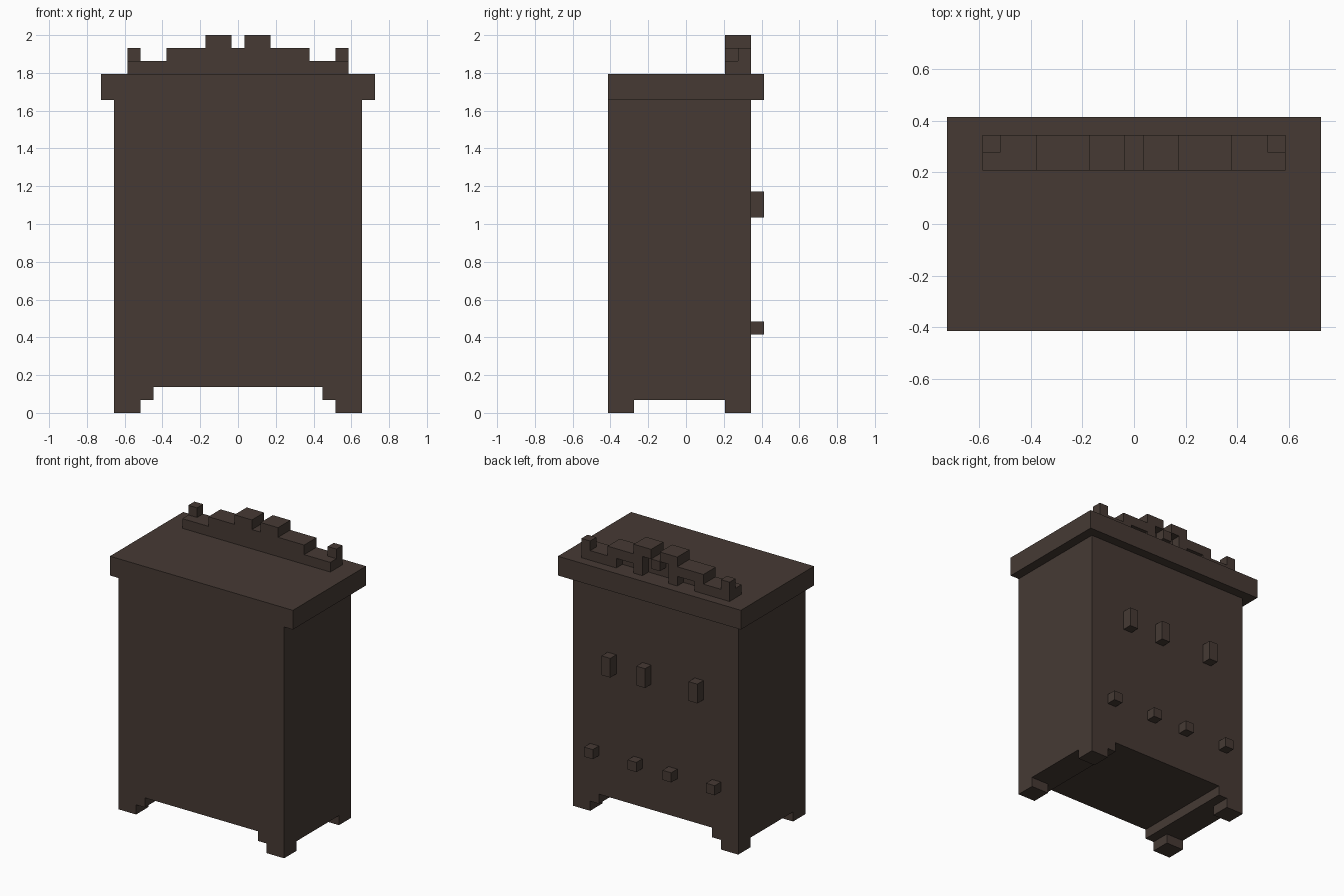
import bpy, bmesh
from mathutils import Vector

U = 2 / 29  # grid step: the model is 29 steps tall

cube = bpy.data.objects.get("Cube")
if cube:
    bpy.data.objects.remove(cube, do_unlink=True)

COLOR = (0.061, 0.042, 0.034, 1)
wood = bpy.data.materials.new("dark_brown_wood")
wood.use_nodes = True
wood.diffuse_color = COLOR
bsdf = wood.node_tree.nodes["Principled BSDF"]
bsdf.inputs["Base Color"].default_value = COLOR
bsdf.inputs["Roughness"].default_value = 0.9


def extrude_profile(name, points, y0, y1):
    """Extrude a front (x, z) outline from y0 to y1, all in grid steps."""
    bm = bmesh.new()
    face = bm.faces.new([bm.verts.new(Vector((x, y0, z)) * U) for x, z in points])
    new = bmesh.ops.extrude_face_region(bm, geom=[face])["geom"]
    moved = [v for v in new if isinstance(v, bmesh.types.BMVert)]
    bmesh.ops.translate(bm, verts=moved, vec=(0, (y1 - y0) * U, 0))
    bmesh.ops.recalc_face_normals(bm, faces=bm.faces)
    mesh = bpy.data.meshes.new(name)
    bm.to_mesh(mesh)
    bm.free()
    mesh.materials.append(wood)
    obj = bpy.data.objects.new(name, mesh)
    bpy.context.collection.objects.link(obj)
    return obj


def box(name, x0, x1, y0, y1, z0, z1):
    return extrude_profile(name, [(x0, z0), (x1, z0), (x1, z1), (x0, z1)], y0, y1)


def mirrored(half):
    """Complete a right-half outline, listed bottom to top, across x = 0."""
    return half + [(-x, z) for x, z in reversed(half)]


# Cabinet body with a raised underside between the side rails
extrude_profile("body", mirrored([(6.5, 2), (6.5, 1), (9.5, 1), (9.5, 24)]), -6, 5)
box("top_slab", -10.5, 10.5, -6, 6, 24, 26)

# Stepped crest: solid front layer
extrude_profile("crest_front", mirrored(
    [(8.5, 26), (8.5, 27), (5.5, 27), (5.5, 28), (2.5, 28), (2.5, 29), (0.5, 29), (0.5, 28)]), 3, 4)
# Crest back layer: pierced scrollwork on each side and a central block
scroll = [(4.5, 26), (8.5, 26), (8.5, 27), (5.5, 27), (5.5, 28), (2.5, 28), (2.5, 29),
          (0.5, 29), (0.5, 28), (1.5, 28), (1.5, 26), (2.5, 26), (2.5, 27), (4.5, 27)]
box("crest_center_block", -0.5, 0.5, 4, 5, 27, 28)

for side, s in (("left", 1), ("right", -1)):
    extrude_profile(f"crest_scroll_{side}", [(s * x, z) for x, z in scroll], 4, 5)
    box(f"crest_finial_{side}", s * 7.5, s * 8.5, 4, 5, 27, 28)
    # Corner feet
    for end, y in (("front", -6), ("back", 3)):
        box(f"{end}_foot_{side}", s * 7.5, s * 9.5, y, y + 2, 0, 1)
    # Small lower knobs
    for place, x in (("outer", 7), ("inner", 2)):
        box(f"lower_knob_{place}_{side}", s * x - 0.5, s * x + 0.5, 5, 6, 6, 7)

# Tall upper handles
for i, x in enumerate((5, 1, -5)):
    box(f"upper_handle_{i + 1}", x - 0.5, x + 0.5, 5, 6, 15, 17)
